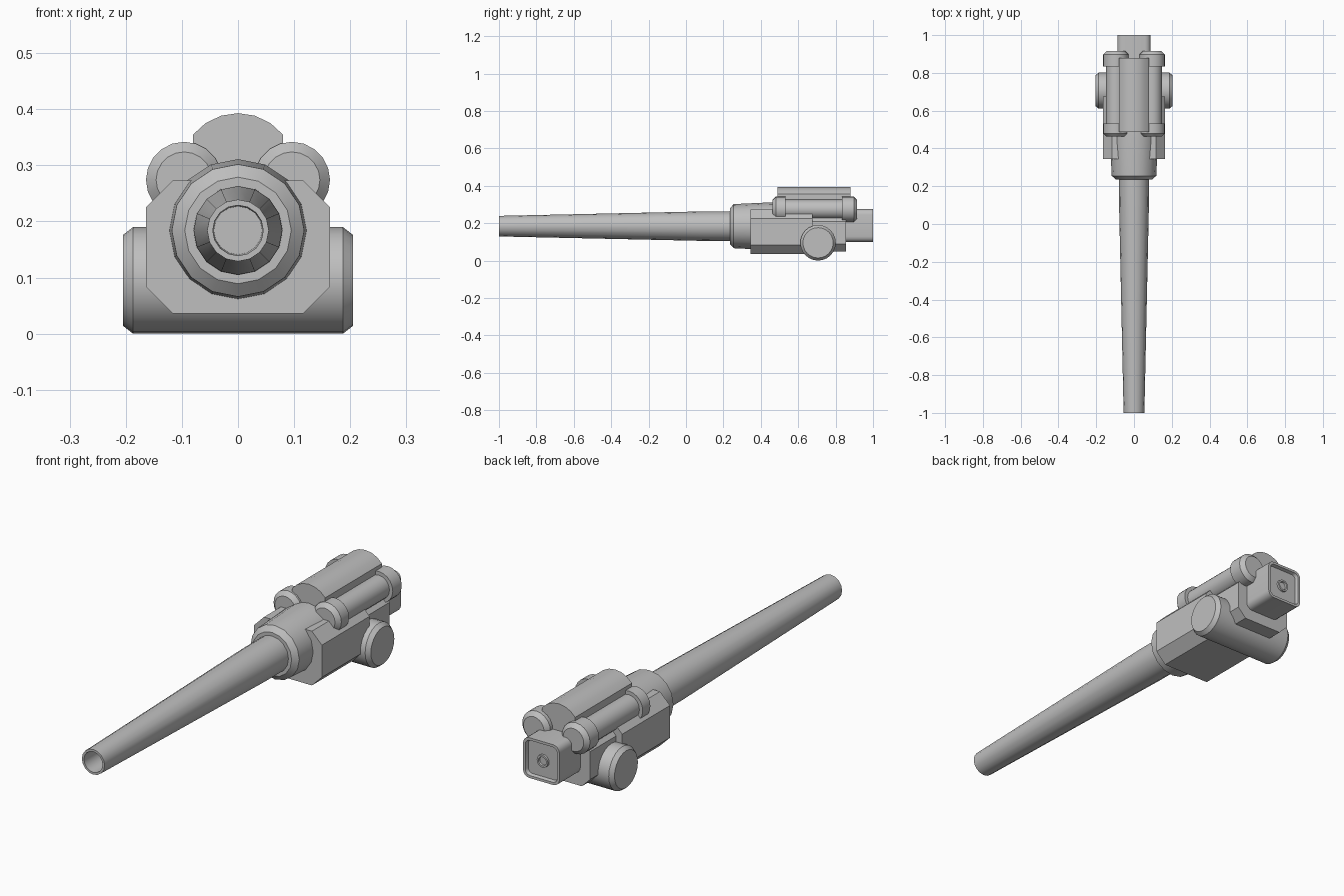
import bpy, bmesh
from math import sin, cos, pi, radians
from mathutils import Vector

cube = bpy.data.objects.get("Cube")
if cube:
    bpy.data.objects.remove(cube, do_unlink=True)

COLOUR = (0.52, 0.52, 0.52, 1)
grey = bpy.data.materials.new("gun_metal_grey")
grey.use_nodes = True
grey.diffuse_color = COLOUR
grey.node_tree.nodes["Principled BSDF"].inputs["Base Color"].default_value = COLOUR
parts = []


def loft(name, rings):
    """Skin a closed solid through rings that share a point count."""
    bm = bmesh.new()
    loops = [[bm.verts.new(p) for p in ring] for ring in rings]
    n = len(loops[0])
    for a, b in zip(loops, loops[1:]):
        for i in range(n):
            j = (i + 1) % n
            bm.faces.new((a[i], a[j], b[j], b[i]))
    bm.faces.new(loops[0])
    bm.faces.new(loops[-1])
    bmesh.ops.recalc_face_normals(bm, faces=bm.faces[:])
    mesh = bpy.data.meshes.new(name)
    bm.to_mesh(mesh)
    bm.free()
    mesh.materials.append(grey)
    obj = bpy.data.objects.new(name, mesh)
    bpy.context.collection.objects.link(obj)
    parts.append(obj)
    return obj


def lathe(name, profile, x=0, z=0, sides=16):
    """Turn (y, radius) pairs around a line parallel to y."""
    turns = [2 * pi * i / sides for i in range(sides)]
    return loft(name, [[Vector((x + r * cos(a), y, z + r * sin(a))) for a in turns]
                       for y, r in profile])


def prism(name, outline, y0, y1):
    return loft(name, [[Vector((x, y, z)) for x, z in outline] for y in (y0, y1)])


def chamfered(w, z0, z1, c):
    return [(-w + c, z0), (w - c, z0), (w, z0 + c), (w, z1 - c),
            (w - c, z1), (-w + c, z1), (-w, z1 - c), (-w, z0 + c)]


def rounded_square(half, corner, zc, steps=4):
    pts = []
    for q, (sx, sz) in enumerate([(1, 1), (-1, 1), (-1, -1), (1, -1)]):
        for k in range(steps + 1):
            a = (q + k / steps) * pi / 2
            pts.append((sx * (half - corner) + corner * cos(a),
                        zc + sz * (half - corner) + corner * sin(a)))
    return pts


AXIS = 0.184

# Barrel with open muzzle, and the collar it sits in
lathe("barrel", [(-0.85, 0.043), (-1, 0.045), (-1, 0.055), (0.1, 0.079), (0.3, 0.08)], z=AXIS)
lathe("barrel_collar", [(0.235, 0.095), (0.255, 0.118), (0.45, 0.127), (0.5, 0.127)], z=AXIS)

# Receiver body and its narrower rear block
prism("receiver_body", chamfered(0.164, 0.036, 0.273, 0.048), 0.345, 0.675)
prism("receiver_rear", chamfered(0.135, 0.048, 0.25, 0.04), 0.67, 0.855)

# Breech block with a recessed rear face and a hollow boss
loft("breech_block", [[Vector((x, y, z)) for x, z in rounded_square(h, c, AXIS + 0.003)]
                      for y, h, c in [(0.8, 0.088, 0.03), (1, 0.088, 0.03),
                                      (1, 0.077, 0.022), (0.985, 0.073, 0.02)]])
lathe("breech_boss", [(0.97, 0.03), (0.993, 0.027), (0.993, 0.019), (0.975, 0.016)], z=AXIS)

# Cross trunnion, turned to lie along x
trunnion = lathe("trunnion", [(-0.205, 0.081), (-0.187, 0.095), (0.187, 0.095), (0.205, 0.081)],
                 sides=24)
for v in trunnion.data.vertices:
    x, y, z = v.co
    v.co = (y, 0.706 - x, z + 0.095)

# Paired recoil cylinders with end caps
for side, sx in (("left", 1), ("right", -1)):
    x, z = sx * 0.096, 0.274
    lathe(side + "_recoil_tube", [(0.5, 0.052), (0.88, 0.052)], x, z, 20)
    lathe(side + "_front_cap", [(0.462, 0.05), (0.48, 0.068), (0.533, 0.068)], x, z, 20)
    lathe(side + "_rear_cap", [(0.835, 0.068), (0.897, 0.068), (0.915, 0.05)], x, z, 20)

# Arched top housing
arch = [(0.103 * sin(radians(a)), 0.29 + 0.103 * cos(radians(a)))
        for a in range(-51, 52, 17)]
prism("top_housing", [(-0.08, 0.24)] + arch + [(0.08, 0.24)], 0.488, 0.88)

# Smooth the round surfaces, keep hard edges
bpy.ops.object.select_all(action="DESELECT")
for obj in parts:
    obj.select_set(True)
bpy.context.view_layer.objects.active = parts[0]
bpy.ops.object.shade_smooth_by_angle(angle=radians(30))
